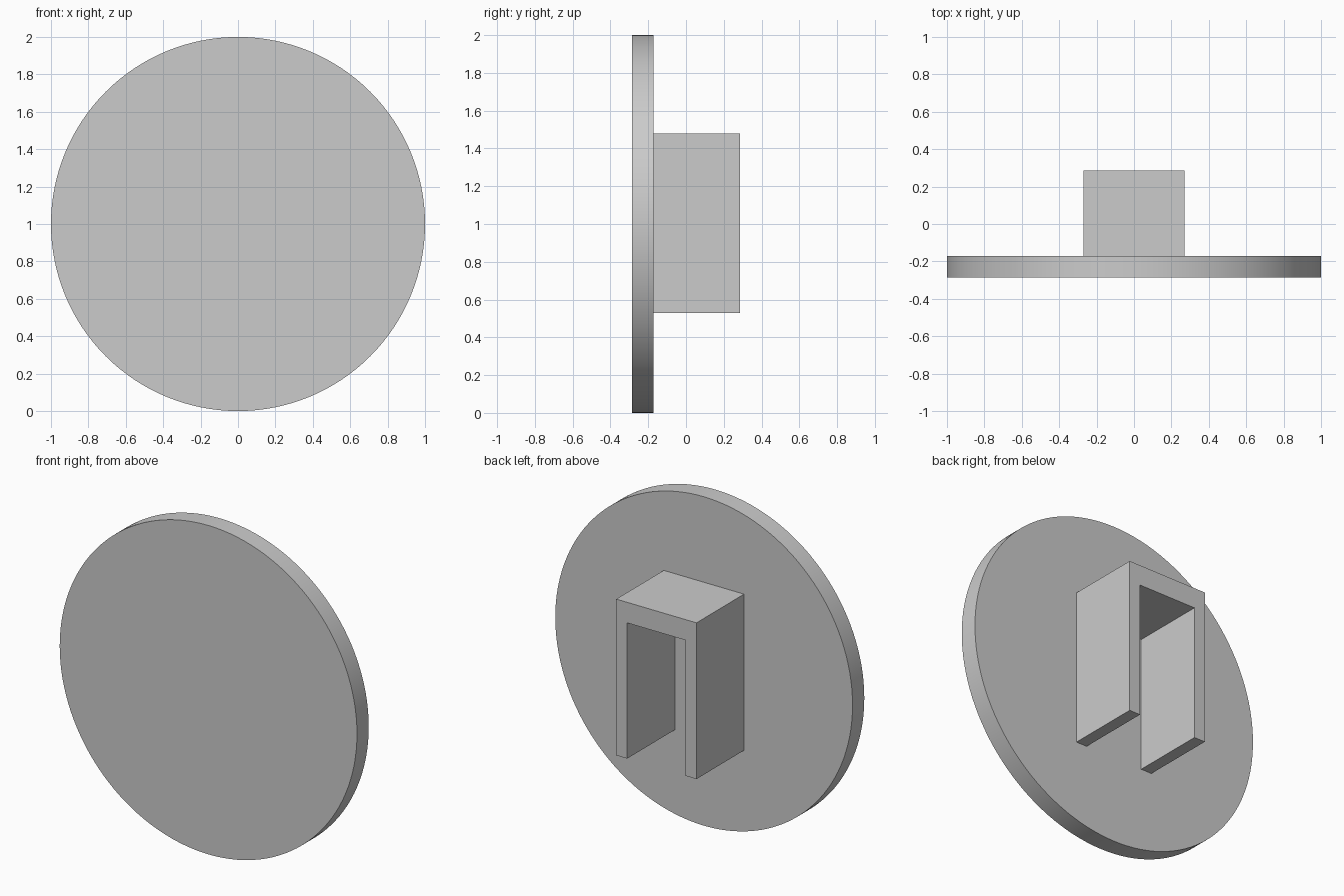
import bpy
import bmesh
from math import pi

cube = bpy.data.objects.get("Cube")
if cube:
    bpy.data.objects.remove(cube, do_unlink=True)

# Single grey material
GREY = (0.6, 0.6, 0.6, 1)
grey = bpy.data.materials.new("plain grey")
grey.use_nodes = True
grey.diffuse_color = GREY
grey.node_tree.nodes["Principled BSDF"].inputs["Base Color"].default_value = GREY

DISC_FRONT, DISC_BACK, BRACKET_BACK = -0.285, -0.172, 0.285

# Round plate standing upright
bpy.ops.mesh.primitive_cylinder_add(
    vertices=128, radius=1, depth=DISC_BACK - DISC_FRONT,
    location=(0, (DISC_FRONT + DISC_BACK) / 2, 1), rotation=(pi / 2, 0, 0))
disc = bpy.context.object
disc.name = "round_plate"
disc.data.materials.append(grey)
bpy.ops.object.shade_smooth_by_angle()

# Upside-down U bracket, extruded backwards from the plate
outer, inner = 0.27, 0.196
bottom, under, top = 0.53, 1.355, 1.48
half = [(outer, top), (outer, bottom), (inner, bottom), (inner, under)]
profile = half + [(-x, z) for x, z in reversed(half)]

bm = bmesh.new()
face = bm.faces.new([bm.verts.new((x, DISC_BACK, z)) for x, z in profile])
result = bmesh.ops.extrude_face_region(bm, geom=[face], use_keep_orig=True)
moved = [g for g in result["geom"] if isinstance(g, bmesh.types.BMVert)]
bmesh.ops.translate(bm, verts=moved, vec=(0, BRACKET_BACK - DISC_BACK, 0))
bmesh.ops.recalc_face_normals(bm, faces=bm.faces)
mesh = bpy.data.meshes.new("u_bracket")
bm.to_mesh(mesh)
bm.free()
mesh.materials.append(grey)
bracket = bpy.data.objects.new("u_bracket", mesh)
bpy.context.collection.objects.link(bracket)
